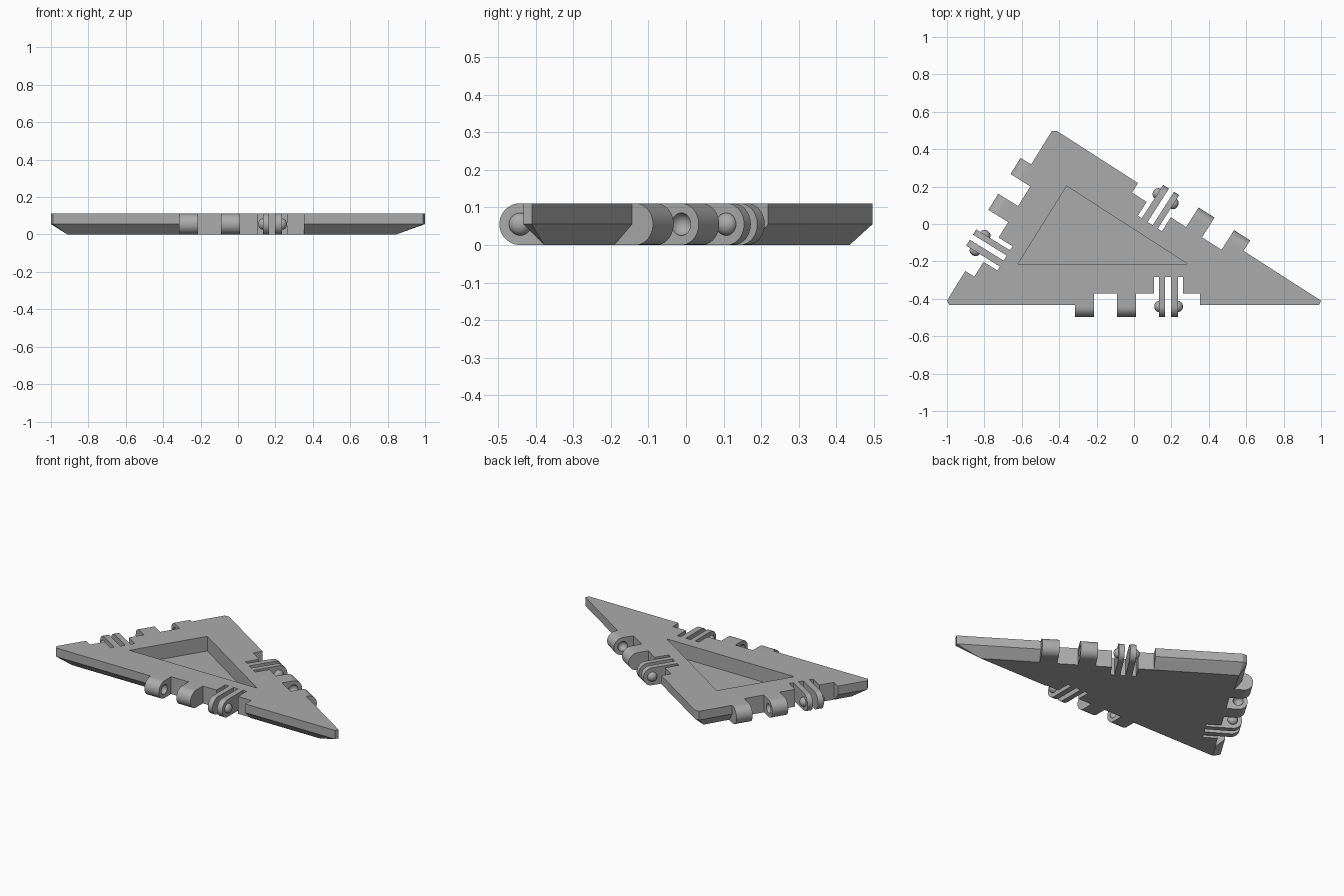
import bpy, bmesh
from math import sin, cos, pi, radians
from mathutils import Matrix, Vector

if "Cube" in bpy.data.objects:
    bpy.data.objects.remove(bpy.data.objects["Cube"], do_unlink=True)

H = 0.111            # plate thickness
R = H / 2            # hinge knuckle radius
PIN = 0.03           # snap pin radius
AXIS = -0.009        # hinge axis, just outside the plate edge

grey = bpy.data.materials.new("grey plastic")
grey.use_nodes = True
grey.diffuse_color = (0.41, 0.41, 0.41, 1)
grey.node_tree.nodes["Principled BSDF"].inputs["Base Color"].default_value = grey.diffuse_color


def finish(bm, name, frame=Matrix()):
    bmesh.ops.recalc_face_normals(bm, faces=bm.faces)
    mesh = bpy.data.meshes.new(name)
    bm.to_mesh(mesh)
    bm.free()
    obj = bpy.data.objects.new(name, mesh)
    obj.matrix_world = frame
    mesh.materials.append(grey)
    bpy.context.collection.objects.link(obj)
    return obj


def extrude(name, points, direction, frame=Matrix()):
    """Solid from a flat outline pushed along a direction."""
    bm = bmesh.new()
    face = bm.faces.new([bm.verts.new(p) for p in points])
    new = bmesh.ops.extrude_face_region(bm, geom=[face])["geom"]
    bmesh.ops.translate(bm, vec=direction, verts=[g for g in new if isinstance(g, bmesh.types.BMVert)])
    return finish(bm, name, frame)


def ball(name, x, frame, squash=1.0):
    bm = bmesh.new()
    bmesh.ops.create_uvsphere(bm, u_segments=32, v_segments=16, radius=PIN)
    bmesh.ops.transform(bm, matrix=Matrix.Translation((x, AXIS, R)) @ Matrix.Diagonal((squash, 1, 1, 1)), verts=bm.verts)
    return finish(bm, name, frame)


def cut(obj, cutter):
    cutter.hide_render = True
    mod = obj.modifiers.new("cut", 'BOOLEAN')
    mod.operation, mod.solver, mod.object = 'DIFFERENCE', 'EXACT', cutter
    bpy.context.view_layer.update()
    result = bpy.data.meshes.new_from_object(obj.evaluated_get(bpy.context.evaluated_depsgraph_get()))
    obj.modifiers.clear()
    obj.data = result
    bpy.data.objects.remove(cutter, do_unlink=True)


def smooth(obj):
    bpy.ops.object.select_all(action='DESELECT')
    obj.select_set(True)
    bpy.context.view_layer.objects.active = obj
    bpy.ops.object.shade_smooth_by_angle(angle=radians(30))


def notch(x0, x1, depth, frame):
    """Box cutter open towards the outside of an edge."""
    outline = [(x0, -0.2, -0.1), (x1, -0.2, -0.1), (x1, depth, -0.1), (x0, depth, -0.1)]
    return extrude("notch_cutter", outline, (0, 0, 0.4), frame)


def knuckle(name, x0, x1, root, frame):
    """Rounded hinge lug running from its root out to the hinge axis."""
    arc = [(x0, AXIS - R * sin(a), R - R * cos(a)) for a in (pi * i / 24 for i in range(25))]
    return extrude(name, [(x0, root, 0)] + arc + [(x0, root, H)], (x1 - x0, 0, 0), frame)


# Triangular plate: upright rim above, bevelled to a smaller triangle below
rim = [(-0.988, -0.432), (0.99, -0.432), (1, -0.41), (-0.41, 0.496), (-0.44, 0.496), (-1, -0.41)]
base = [(-0.912, -0.377), (0.845, -0.377), (-0.43, 0.435)]
bm = bmesh.new()
for outline, z in ((rim, H), (rim, R), (base, 0)):
    for x, y in outline:
        bm.verts.new((x, y, z))
bmesh.ops.convex_hull(bm, input=bm.verts)
bmesh.ops.dissolve_limit(bm, angle_limit=radians(1), verts=bm.verts, edges=bm.edges)
plate = finish(bm, "triangle_plate")

# Triangular recess in the top
recess = [(-0.62, -0.213, 0.017), (0.285, -0.213, 0.017), (-0.36, 0.203, 0.017)]
cut(plate, extrude("recess_cutter", recess, (0, 0, 0.3)))

# The same snap hinge on each edge: x along the edge, y inward
edges = {"front": (0, -0.432, 0), "left": (0.32, 0.028, 147.4), "right": (-0.718, 0.051, 238.2)}
for side, (ox, oy, angle) in edges.items():
    frame = Matrix.Translation((ox, oy, 0)) @ Matrix.Rotation(radians(angle), 4, 'Z')
    cut(plate, notch(-0.316, 0.354, 0.06, frame))
    cut(plate, notch(0.108, 0.261, 0.148, frame))

    # Socket lugs, dimpled on the faces that look at each other
    for name, x0, x1, dimple in (("outer", -0.316, -0.214, -0.214), ("inner", -0.09, 0.011, -0.09)):
        lug = knuckle(f"{side}_{name}_socket", x0, x1, 0.06, frame)
        cut(lug, ball("dimple_cutter", dimple, frame))
        smooth(lug)

    # Thin flexible fingers with a round pin on the outside
    for name, x0, x1, pin in (("first", 0.134, 0.167, 0.134), ("second", 0.199, 0.236, 0.236)):
        smooth(knuckle(f"{side}_{name}_finger", x0, x1, 0.148, frame))
        smooth(ball(f"{side}_{name}_pin", pin, frame, 0.85))
